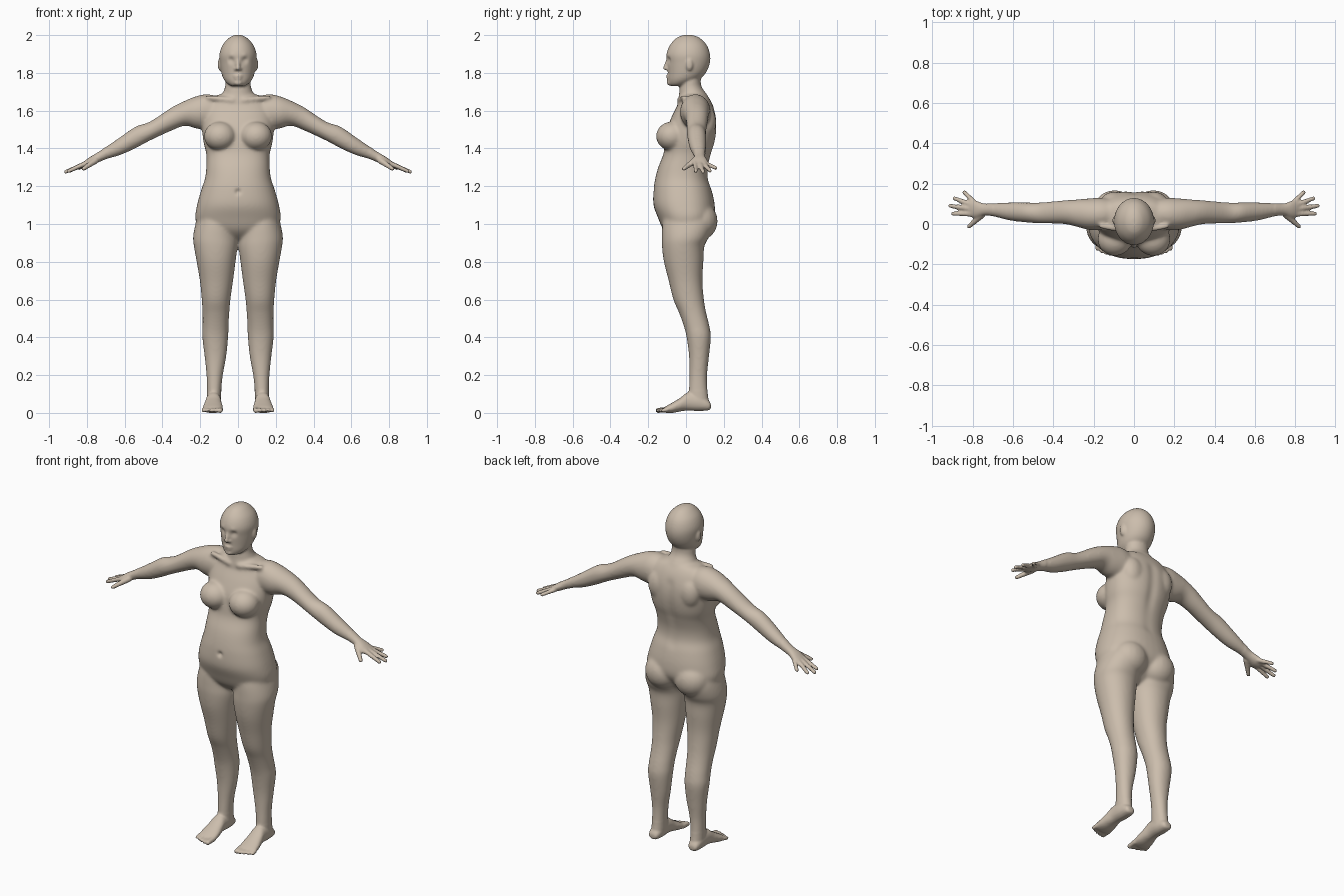
import bpy
import bmesh
import math
from mathutils import Vector
from mathutils.kdtree import KDTree

cube = bpy.data.objects.get("Cube")
if cube:
    bpy.data.objects.remove(cube)

bm = bmesh.new()


def spline(rows, steps=5):
    """Smooth curve through rows of numbers."""
    result = []
    for i in range(len(rows) - 1):
        p0 = rows[max(i - 1, 0)]
        p1, p2 = rows[i], rows[i + 1]
        p3 = rows[min(i + 2, len(rows) - 1)]
        for k in range(steps):
            t = k / steps
            result.append([
                b + t * ((c - a) + t * ((2 * a - 5 * b + 4 * c - d) + t * (3 * (b - c) + d - a))) / 2
                for a, b, c, d in zip(p0, p1, p2, p3)])
    result.append(rows[-1])
    return result


def skin_rings(rings):
    """Close a stack of point rings into a solid."""
    rings = [[bm.verts.new(point) for point in ring] for ring in rings]
    sides = len(rings[0])
    for low, high in zip(rings, rings[1:]):
        for k in range(sides):
            n = (k + 1) % sides
            bm.faces.new((low[k], low[n], high[n], high[k]))
    bm.faces.new(rings[0][::-1])
    bm.faces.new(rings[-1])


def loft(rows, axes, power=2.2, sides=40):
    """Skin rounded sections: position, low and high on axis two, low and high on axis three."""
    along, across, deep = ("xyz".index(letter) for letter in axes)
    rings = []
    for pos, a0, a1, b0, b1 in spline(rows):
        ring = []
        for k in range(sides):
            angle = math.tau * k / sides
            c, s = math.cos(angle), math.sin(angle)
            point = Vector()
            point[along] = pos
            point[across] = (a0 + a1) / 2 + (a1 - a0) / 2 * math.copysign(abs(c) ** (2 / power), c)
            point[deep] = (b0 + b1) / 2 + (b1 - b0) / 2 * math.copysign(abs(s) ** (2 / power), s)
            ring.append(point)
        rings.append(ring)
    skin_rings(rings)


def centred_loft(rows, power=2.2):
    """Upright loft that is symmetric in x."""
    loft([(z, -half, half, front, back) for z, half, front, back in rows], "zxy", power)


def blob(center, radii, sides=20, layers=14):
    """Ellipsoid."""
    center = Vector(center)
    rings = []
    for i in range(layers):
        tilt = math.pi * (i + .5) / layers
        rings.append([
            center + Vector((radii[0] * math.sin(tilt) * math.cos(math.tau * k / sides),
                             radii[1] * math.sin(tilt) * math.sin(math.tau * k / sides),
                             -radii[2] * math.cos(tilt))) for k in range(sides)])
    skin_rings(rings)


def digit(start, end, thick, thin, sides=14):
    """Finger, toe or ridge: a tapering rod with round ends."""
    start, end = Vector(start), Vector(end)
    axis = (end - start).normalized()
    u = axis.orthogonal().normalized()
    v = axis.cross(u)
    rings = []
    for i in range(10):
        center, radius = (start, thick) if i < 5 else (end, thin)
        tilt = math.pi * (i + .5) / 10
        rings.append([
            center + radius * (math.sin(tilt) * (u * math.cos(math.tau * k / sides)
                                                 + v * math.sin(math.tau * k / sides))
                               - axis * math.cos(tilt)) for k in range(sides)])
    skin_rings(rings)


def bake(target):
    """Apply all modifiers."""
    depsgraph = bpy.context.evaluated_depsgraph_get()
    result = bpy.data.meshes.new_from_object(target.evaluated_get(depsgraph))
    target.modifiers.clear()
    target.data = result
    return result


# Leg: height, inner and outer, front and back
loft([
    (1.08, .03, .2, -.11, .12), (1, .01, .225, -.125, .14),
    (.93, .003, .238, -.128, .12), (.88, .003, .233, -.127, .097),
    (.8, .013, .219, -.117, .092), (.7, .026, .202, -.092, .087),
    (.6, .04, .192, -.067, .095), (.53, .046, .188, -.037, .107),
    (.46, .05, .188, -.012, .124), (.4, .052, .189, .003, .132),
    (.3, .062, .177, .016, .122), (.2, .08, .167, .018, .112),
    (.12, .088, .165, .015, .114), (.06, .09, .165, .015, .12),
    (.03, .095, .16, .02, .12)], "zxy", 2.1)

# Foot: depth, inner and outer, sole and instep
loft([
    (.132, .115, .145, .025, .045), (.12, .1, .16, .014, .065),
    (.07, .09, .168, .01, .1), (.01, .09, .17, .012, .108),
    (-.03, .085, .178, .008, .08), (-.07, .08, .186, 0, .056),
    (-.105, .08, .188, 0, .036), (-.118, .088, .18, .006, .026)], "yxz")
for i, tip in enumerate((-.148, -.15, -.143, -.134, -.122)):
    x = .093 + .022 * i
    radius = .0155 if i == 0 else .0115
    digit((x, -.1, .018), (x + .002, tip, .013), radius, radius * .9)

# Arm and palm: distance, front and back, underside and top
loft([
    (.08, -.02, .12, 1.5, 1.67), (.16, -.03, .13, 1.5, 1.687),
    (.22, -.03, .127, 1.505, 1.677), (.28, -.015, .122, 1.52, 1.653),
    (.35, 0, .117, 1.495, 1.618), (.465, .003, .107, 1.442, 1.543),
    (.54, .008, .107, 1.402, 1.517), (.62, .018, .107, 1.366, 1.463),
    (.7, .038, .103, 1.342, 1.408), (.745, .042, .102, 1.323, 1.378),
    (.785, .03, .116, 1.304, 1.354), (.815, .035, .117, 1.298, 1.332)], "xyz", 2)
for base_x, base_y, tip_x, tip_y, tip_z in (
        (.79, .105, .842, .158, 1.296), (.805, .095, .89, .127, 1.282),
        (.81, .075, .912, .09, 1.276), (.808, .05, .898, .051, 1.28)):
    digit((base_x, base_y, 1.32), (tip_x, tip_y, tip_z), .0135, .0105)
digit((.755, .045, 1.335), (.818, -.012, 1.292), .018, .011)

# Bust, buttock, shoulder blade, collar bone, ear, nostril
blob((.095, -.076, 1.465), (.086, .083, .077))
blob((.095, .075, 1.015), (.105, .093, .1))
blob((.1, .11, 1.54), (.065, .05, .085))
digit((.03, -.035, 1.655), (.16, -.01, 1.67), .016, .014)
blob((.097, .018, 1.845), (.01, .019, .032))
blob((.012, -.098, 1.82), (.009, .011, .008))

# Mirror every paired part
pair = bm.verts[:] + bm.edges[:] + bm.faces[:]
copy = bmesh.ops.duplicate(bm, geom=pair)["geom"]
bmesh.ops.scale(bm, vec=(-1, 1, 1), verts=[g for g in copy if isinstance(g, bmesh.types.BMVert)])

# Torso: height, half width, front, back
centred_loft([
    (1.69, .08, -.02, .1), (1.67, .14, -.03, .12), (1.63, .172, -.045, .142),
    (1.57, .188, -.075, .16), (1.5, .19, -.102, .163), (1.43, .182, -.112, .153),
    (1.37, .168, -.12, .134), (1.3, .168, -.147, .117), (1.24, .175, -.163, .117),
    (1.18, .195, -.172, .136), (1.1, .217, -.172, .152), (1.03, .226, -.147, .15),
    (.97, .2, -.12, .11), (.93, .12, -.08, .07), (.91, .05, -.04, .04)], 2.3)

# Neck
centred_loft([
    (1.82, .06, -.03, .09), (1.76, .066, -.03, .078), (1.72, .07, -.034, .086),
    (1.68, .088, -.038, .115), (1.64, .11, -.045, .13)], 2)

# Head
centred_loft([
    (2.001, .015, -.01, .03), (1.987, .045, -.047, .07), (1.95, .08, -.083, .108),
    (1.9, .098, -.103, .127), (1.85, .096, -.1, .126), (1.8, .088, -.096, .105),
    (1.765, .075, -.095, .07), (1.74, .052, -.09, .02), (1.73, .03, -.08, -.01)], 2)

# Nose, lips, chin
digit((0, -.098, 1.868), (0, -.109, 1.826), .008, .0125)
blob((0, -.093, 1.784), (.024, .013, .007))
blob((0, -.091, 1.769), (.021, .013, .007))
blob((0, -.085, 1.748), (.024, .017, .015))

# Fuse the parts into one skin
bmesh.ops.recalc_face_normals(bm, faces=bm.faces[:])
mesh = bpy.data.meshes.new("body")
bm.to_mesh(mesh)
bm.free()
body = bpy.data.objects.new("body", mesh)
bpy.context.collection.objects.link(body)
remesh = body.modifiers.new("fuse", "REMESH")
remesh.mode = "VOXEL"
remesh.voxel_size = .0065
skin = bake(body)

# Soften the skin, more on the trunk and limbs than on face, hands and feet
soft = [v.index for v in skin.vertices if .12 < v.co.z < 1.7 and abs(v.co.x) < .7]
body.vertex_groups.new(name="soft").add(soft, 1, "REPLACE")
for group, passes in (("", 3), ("soft", 20)):
    smooth = body.modifiers.new("soften", "SMOOTH")
    smooth.factor = .5
    smooth.iterations = passes
    smooth.vertex_group = group
skin = bake(body)

# Sculpted dents and bumps: place, reach, push in y
dents = [((0, -.17, 1.17), .014, .012), ((0, -.11, 1.776), .006, .003)]
for side in (-1, 1):
    dents += [((side * .034, -.09, 1.868), .017, .012),
              ((side * .034, -.085, 1.864), .009, -.005),
              ((side * .035, -.095, 1.892), .014, -.003)]
dents += [((0, .15, 1.22 + .04 * i), .03, -.006) for i in range(10)]
tree = KDTree(len(skin.vertices))
for v in skin.vertices:
    tree.insert(v.co, v.index)
tree.balance()
for place, reach, push in dents:
    for _, index, distance in tree.find_range(place, 3 * reach):
        skin.vertices[index].co.y += push * math.exp(-(distance / reach) ** 2)
skin.shade_smooth()

# Skin colour
colour = (.6, .51, .415, 1)
material = bpy.data.materials.new("beige_skin")
material.use_nodes = True
material.diffuse_color = colour
shader = next(n for n in material.node_tree.nodes if n.type == "BSDF_PRINCIPLED")
shader.inputs["Base Color"].default_value = colour
skin.materials.clear()
skin.materials.append(material)
